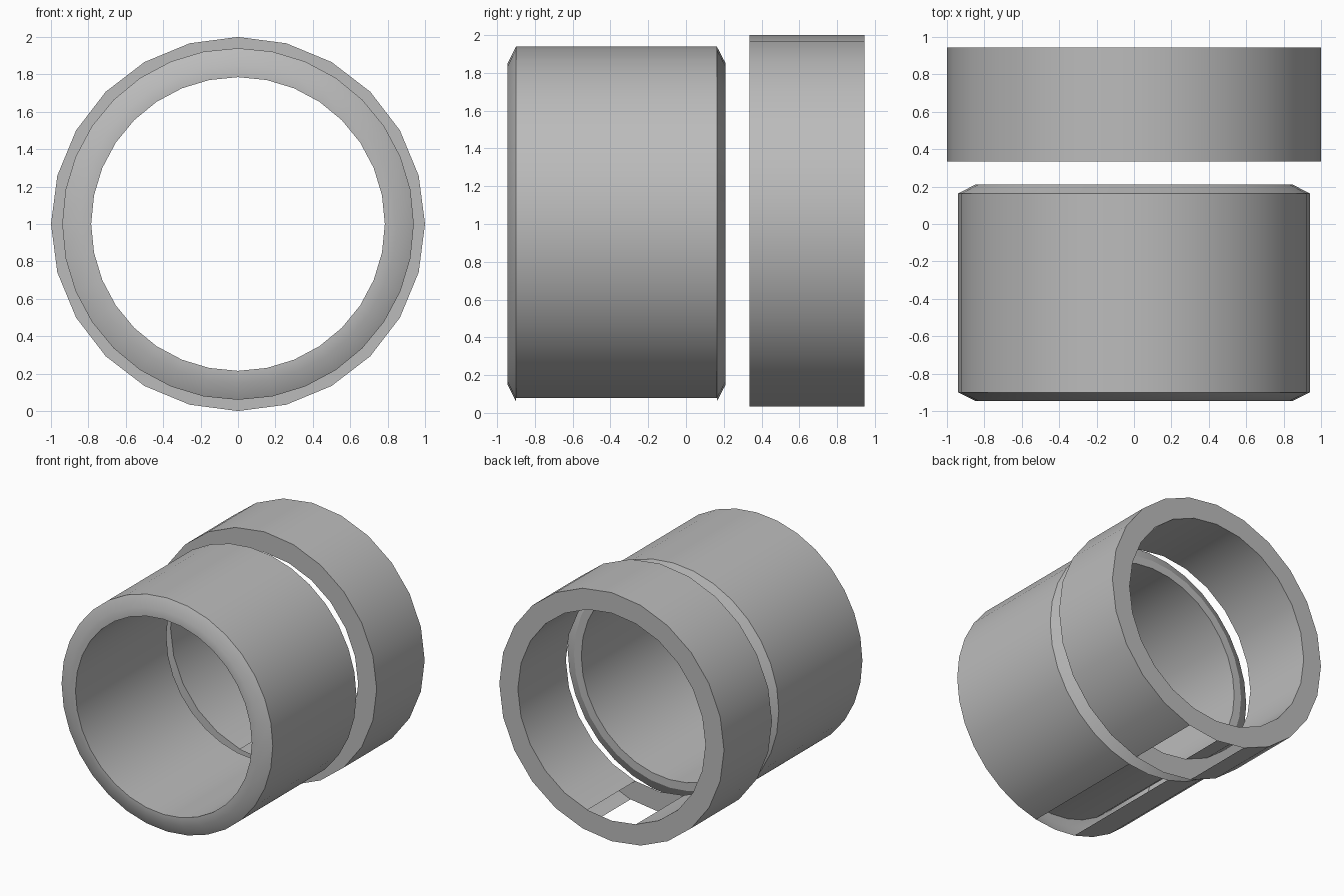
import bpy, bmesh, math

if "Cube" in bpy.data.objects:
    bpy.data.objects.remove(bpy.data.objects["Cube"])

grey = bpy.data.materials.new("plain grey")
grey.diffuse_color = (0.5, 0.5, 0.5, 1)
grey.use_nodes = True
grey.node_tree.nodes["Principled BSDF"].inputs["Base Color"].default_value = grey.diffuse_color


def lathe(name, profile, sides, open_spans, sharp_rows=()):
    """Spin a closed (y, radius) profile round the y axis at z = 1.
    Spans in open_spans lose the two faces either side of the bottom."""
    bm = bmesh.new()
    rows = []
    for y, r in profile:
        angles = [2 * math.pi * i / sides for i in range(sides)]
        rows.append([bm.verts.new((r * math.sin(a), y, 1 - r * math.cos(a))) for a in angles])
    for k, p in enumerate(rows):
        q = rows[(k + 1) % len(rows)]
        for i in range(sides):
            j = (i + 1) % sides
            if k in open_spans and i in (0, sides - 1):
                continue
            bm.faces.new((p[i], q[i], q[j], p[j]))
    for k in sharp_rows:
        row = set(rows[k])
        for e in bm.edges:
            if e.verts[0] in row and e.verts[1] in row:
                e.smooth = False
    for f in bm.faces:
        f.smooth = True
    mesh = bpy.data.meshes.new(name)
    bm.to_mesh(mesh)
    bm.free()
    mesh.materials.append(grey)
    ob = bpy.data.objects.new(name, mesh)
    bpy.context.collection.objects.link(ob)
    bpy.ops.object.select_all(action='DESELECT')
    ob.select_set(True)
    bpy.context.view_layer.objects.active = ob
    bpy.ops.object.shade_smooth_by_angle(angle=math.radians(30), keep_sharp_edges=True)
    return ob


# Front sleeve: chamfered at both ends, outer wall open along the bottom
lathe("sleeve",
      [(-0.9, 0.94), (0.163, 0.94), (0.21, 0.85), (0.21, 0.785),
       (-0.945, 0.785), (-0.945, 0.85)],
      32, open_spans={0}, sharp_rows=(2,))

# Rear collar: square-edged ring, both walls open along the bottom
lathe("collar",
      [(0.335, 1.0), (0.945, 1.0), (0.945, 0.835), (0.335, 0.835)],
      24, open_spans={0, 2})
